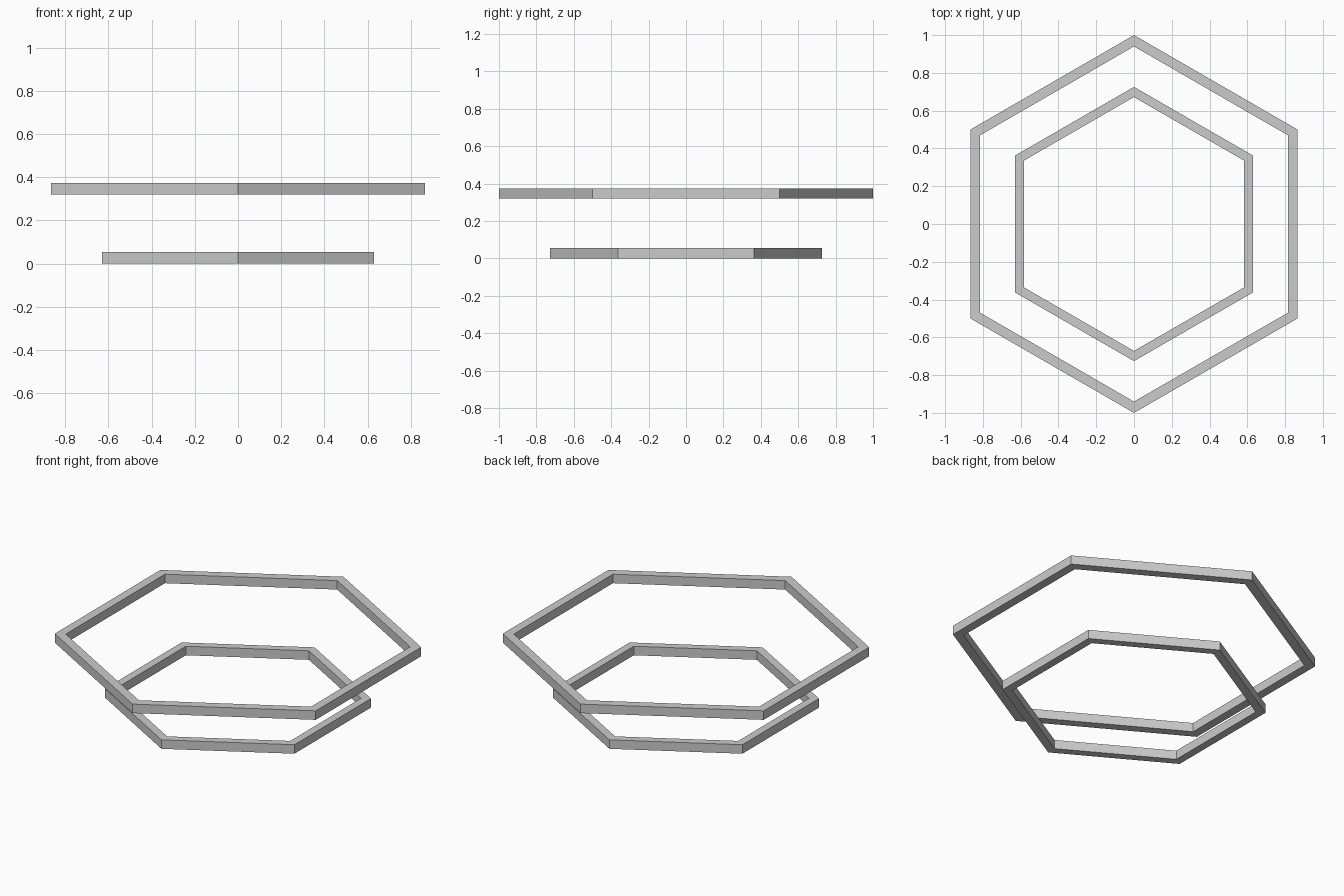
import bpy, bmesh, math

if "Cube" in bpy.data.objects:
    bpy.data.objects.remove(bpy.data.objects["Cube"])

grey = bpy.data.materials.new("light_grey")
grey.diffuse_color = (0.6, 0.6, 0.6, 1)
grey.use_nodes = True
grey.node_tree.nodes["Principled BSDF"].inputs["Base Color"].default_value = grey.diffuse_color


def hex_ring(name, outer, inner, z0, z1):
    """Flat hexagonal frame with points on the +y and -y axes."""
    bm = bmesh.new()
    section = [(outer, z0), (outer, z1), (inner, z1), (inner, z0)]
    loops = []
    for i in range(6):
        a = math.radians(90 + 60 * i)
        loops.append([bm.verts.new((r * math.cos(a), r * math.sin(a), z))
                      for r, z in section])
    for i in range(6):
        p, q = loops[i], loops[(i + 1) % 6]
        for k in range(4):
            n = (k + 1) % 4
            bm.faces.new((p[k], q[k], q[n], p[n]))
    bmesh.ops.recalc_face_normals(bm, faces=bm.faces)
    mesh = bpy.data.meshes.new(name)
    bm.to_mesh(mesh)
    bm.free()
    mesh.materials.append(grey)
    obj = bpy.data.objects.new(name, mesh)
    bpy.context.collection.objects.link(obj)
    return obj


# Small ring on the ground, large ring floating above it
hex_ring("lower_ring", 0.726, 0.672, 0.0, 0.054)
hex_ring("upper_ring", 1.0, 0.94, 0.319, 0.373)
